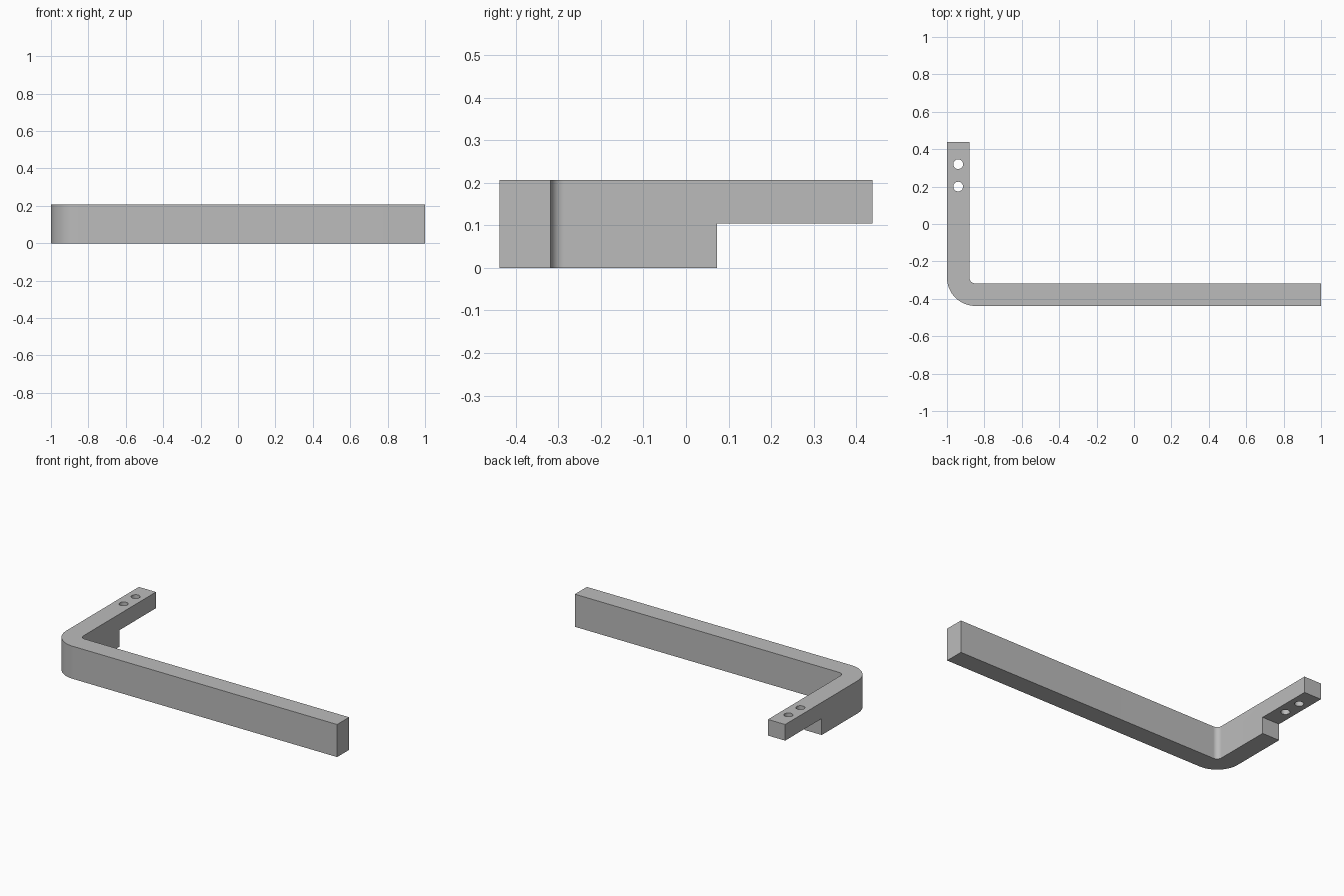
import bpy, bmesh
from math import sin, cos, pi, radians

old = bpy.data.objects.get("Cube")
if old:
    bpy.data.objects.remove(old, do_unlink=True)

LEFT, RIGHT = -1.0, 1.0
FRONT, BACK = -0.438, 0.438
HEIGHT, WIDTH = 0.206, 0.12
INNER_R = 0.032
OUTER_R = INNER_R + WIDTH
ARC_STEPS = 24
NOTCH_Y, NOTCH_Z = 0.073, 0.104
HOLE_R = 0.026

grey = bpy.data.materials.new("satin grey")
grey.use_nodes = True
colour = (0.5, 0.5, 0.5, 1)
grey.diffuse_color = colour
grey.node_tree.nodes["Principled BSDF"].inputs["Base Color"].default_value = colour


def prism(name, outline, z0, z1):
    """Extrude a closed counter-clockwise xy outline from z0 to z1."""
    bm = bmesh.new()
    base = bm.faces.new([bm.verts.new((x, y, z0)) for x, y in outline])
    top = bmesh.ops.extrude_face_region(bm, geom=[base])["geom"]
    verts = [v for v in top if isinstance(v, bmesh.types.BMVert)]
    bmesh.ops.translate(bm, verts=verts, vec=(0, 0, z1 - z0))
    bmesh.ops.recalc_face_normals(bm, faces=bm.faces)
    mesh = bpy.data.meshes.new(name)
    bm.to_mesh(mesh)
    bm.free()
    mesh.materials.append(grey)
    obj = bpy.data.objects.new(name, mesh)
    bpy.context.collection.objects.link(obj)
    return obj


def arc(cx, cy, r, a0, a1, steps=ARC_STEPS):
    angles = [a0 + (a1 - a0) * i / steps for i in range(steps + 1)]
    return [(cx + r * cos(a), cy + r * sin(a)) for a in angles]


def cut(target, cutter):
    mod = target.modifiers.new(cutter.name, "BOOLEAN")
    mod.operation = "DIFFERENCE"
    mod.solver = "EXACT"
    mod.object = cutter
    cutter.hide_render = True
    bpy.context.view_layer.objects.active = target
    bpy.ops.object.modifier_apply(modifier=mod.name)
    bpy.data.objects.remove(cutter, do_unlink=True)


# L-shaped bar with a concentric rounded bend
cx, cy = LEFT + OUTER_R, FRONT + OUTER_R
outline = arc(cx, cy, OUTER_R, pi, 1.5 * pi)
outline += [(RIGHT, FRONT), (RIGHT, FRONT + WIDTH)]
outline += arc(cx, cy, INNER_R, 1.5 * pi, pi)
outline += [(LEFT + WIDTH, BACK), (LEFT, BACK)]
bar = prism("bent_bar", outline, 0, HEIGHT)

# Step under the end of the short arm
x0, x1, y1 = LEFT - 0.1, LEFT + WIDTH + 0.1, BACK + 0.1
step = [(x0, NOTCH_Y), (x1, NOTCH_Y), (x1, y1), (x0, y1)]
cut(bar, prism("step_cutter", step, -0.1, NOTCH_Z))

# Two screw holes through the thin end
for y in (0.2, 0.32):
    ring = arc(LEFT + WIDTH / 2, y, HOLE_R, 0, 2 * pi, 32)[:-1]
    cut(bar, prism("hole_cutter", ring, 0, HEIGHT + 0.1))

# Smooth bend and holes, sharp edges elsewhere
bpy.ops.object.select_all(action="DESELECT")
bar.select_set(True)
bpy.context.view_layer.objects.active = bar
bpy.ops.object.shade_smooth_by_angle(angle=radians(30))
